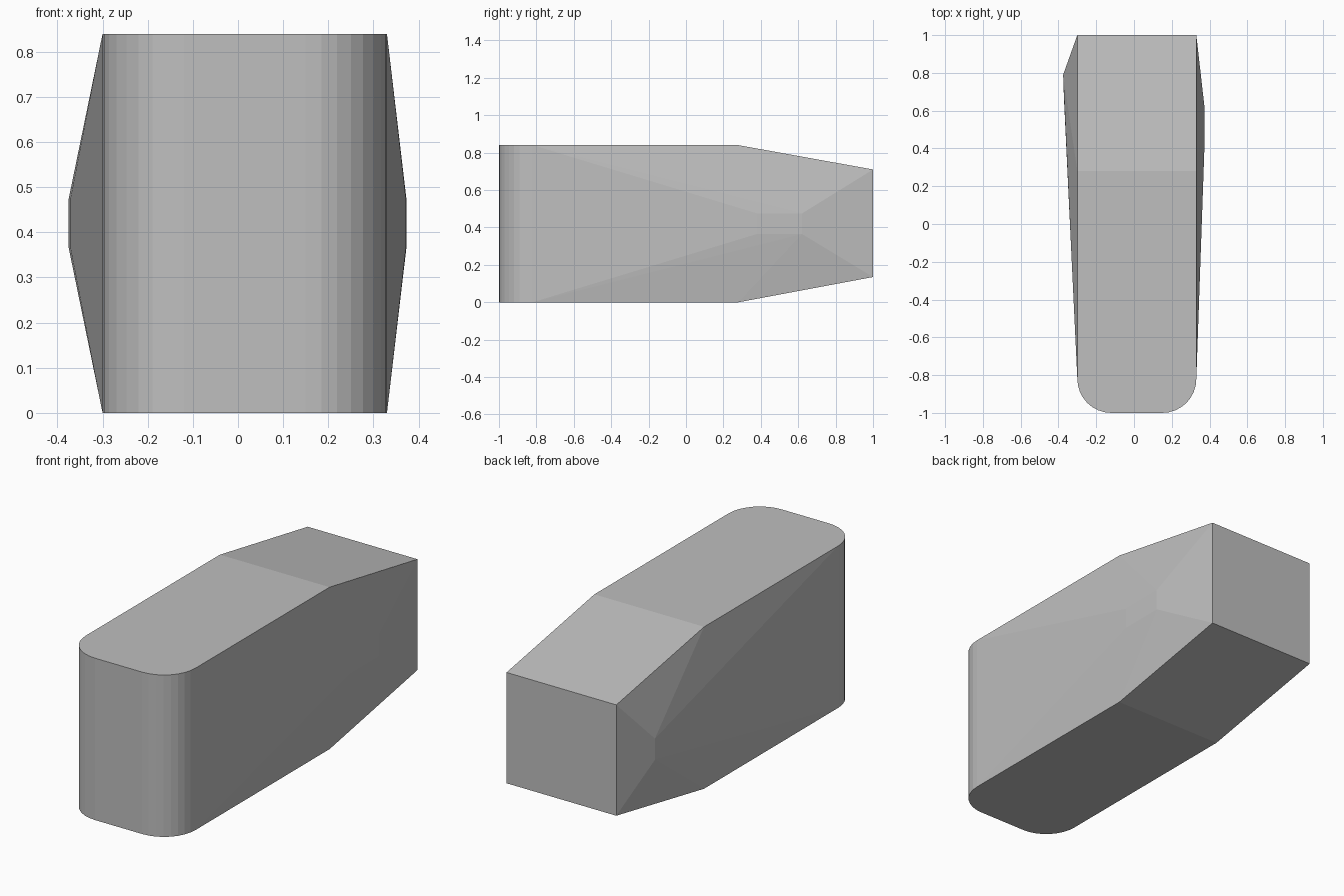
import bpy
import bmesh
from math import sin, cos, pi

# Remove the default cube
cube = bpy.data.objects.get("Cube")
if cube:
    bpy.data.objects.remove(cube, do_unlink=True)

# Plain grey
grey = bpy.data.materials.new("plain grey")
grey.use_nodes = True
colour = (0.52, 0.52, 0.52, 1)
grey.diffuse_color = colour
grey.node_tree.nodes["Principled BSDF"].inputs["Base Color"].default_value = colour

LEFT, RIGHT = -0.30, 0.33
HEIGHT, RADIUS, STEPS = 0.84, 0.18, 8

points = []

# Rounded front corners, full height
for edge, side in ((LEFT, -1), (RIGHT, 1)):
    for i in range(STEPS + 1):
        a = i / STEPS * pi / 2
        x = edge + side * RADIUS * (cos(a) - 1)
        y = -1 + RADIUS * (1 - sin(a))
        points += [(x, y, 0), (x, y, HEIGHT)]

# Start of the tapered tail, then the flat back end
for y, low, high in ((0.28, 0, HEIGHT), (1, 0.135, 0.71)):
    points += [(x, y, z) for x in (LEFT, RIGHT) for z in (low, high)]

# Small flat pads at the crest of each bulging side
for x, y in ((-0.371, 0.67), (-0.375, 0.79), (0.372, 0.38), (0.373, 0.62)):
    points += [(x, y, z) for z in (0.365, 0.475)]

# The body is the convex skin around these outline points
bm = bmesh.new()
for p in points:
    bm.verts.new(p)
hull = bmesh.ops.convex_hull(bm, input=bm.verts[:])
loose = [v for v in bm.verts if not v.link_faces]
bmesh.ops.delete(bm, geom=loose, context='VERTS')
bmesh.ops.dissolve_limit(bm, angle_limit=0.002, verts=bm.verts[:], edges=bm.edges[:])
bmesh.ops.recalc_face_normals(bm, faces=bm.faces[:])

mesh = bpy.data.meshes.new("tapered_body")
bm.to_mesh(mesh)
bm.free()
mesh.materials.append(grey)
body = bpy.data.objects.new("tapered_body", mesh)
bpy.context.collection.objects.link(body)
